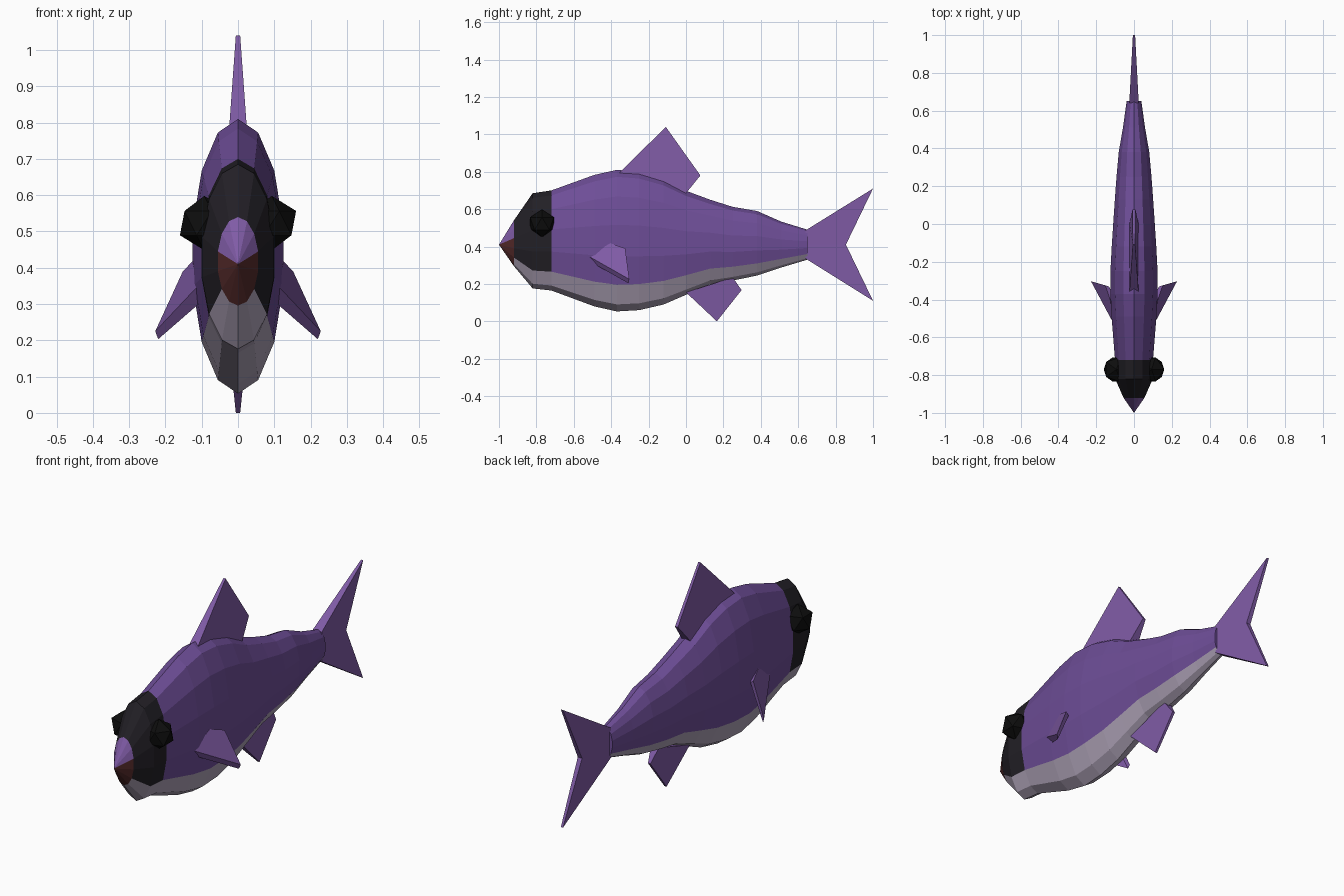
import bpy, bmesh, math
from mathutils import Vector

if "Cube" in bpy.data.objects:
    bpy.data.objects.remove(bpy.data.objects["Cube"])


def material(name, rgb):
    m = bpy.data.materials.new(name)
    m.diffuse_color = (*rgb, 1)
    m.use_nodes = True
    m.node_tree.nodes["Principled BSDF"].inputs["Base Color"].default_value = m.diffuse_color
    return m


PURPLE = material("purple", (0.155, 0.075, 0.31))
FIN = material("fin_purple", (0.215, 0.105, 0.38))
BELLY = material("belly", (0.42, 0.36, 0.47))
BLACK = material("mask_black", (0.016, 0.014, 0.019))
EYE = material("eye_black", (0.004, 0.004, 0.004))
BROWN = material("jaw_brown", (0.085, 0.022, 0.022))


def finish(bm, name, mats):
    bmesh.ops.recalc_face_normals(bm, faces=bm.faces)
    mesh = bpy.data.meshes.new(name)
    bm.to_mesh(mesh)
    bm.free()
    for m in mats:
        mesh.materials.append(m)
    ob = bpy.data.objects.new(name, mesh)
    bpy.context.collection.objects.link(ob)
    return ob


def slab(name, side_a, side_b, mat):
    """Closed plate between two matching outlines."""
    bm = bmesh.new()
    a = [bm.verts.new(p) for p in side_a]
    b = [bm.verts.new(p) for p in side_b]
    n = len(a)
    bm.faces.new(a)
    bm.faces.new(b[::-1])
    for i in range(n):
        j = (i + 1) % n
        bm.faces.new((a[i], b[i], b[j], a[j]))
    return finish(bm, name, [mat])


# Body: elliptical 14-sided rings (y, top, bottom, half width)
STATIONS = [
    (-0.92, 0.54, 0.295, 0.057), (-0.82, 0.685, 0.176, 0.102),
    (-0.72, 0.70, 0.165, 0.103), (-0.49, 0.783, 0.08, 0.122),
    (-0.37, 0.81, 0.053, 0.128), (-0.25, 0.80, 0.06, 0.128),
    (-0.12, 0.76, 0.09, 0.121), (0.0, 0.698, 0.142, 0.113),
    (0.13, 0.65, 0.197, 0.104), (0.25, 0.612, 0.218, 0.095),
    (0.38, 0.59, 0.245, 0.083), (0.51, 0.533, 0.288, 0.060),
    (0.65, 0.49, 0.33, 0.040),
]
SIDES = 14
bm = bmesh.new()
rings = []
for y, top, bottom, w in STATIONS:
    mid, h = (top + bottom) / 2, (top - bottom) / 2
    angles = [2 * math.pi * i / SIDES for i in range(SIDES)]
    rings.append([bm.verts.new((w * math.sin(a), y, mid + h * math.cos(a)))
                  for a in angles])
nose = bm.verts.new((0, -1.0, 0.41))
for i in range(SIDES):
    j = (i + 1) % SIDES
    step = min(i, SIDES - 1 - i)      # 0 at the back ridge, 6 at the keel
    tip = bm.faces.new((nose, rings[0][i], rings[0][j]))
    tip.material_index = 3 if step >= 3 else 4
    for k in range(len(rings) - 1):
        f = bm.faces.new((rings[k][i], rings[k + 1][i],
                          rings[k + 1][j], rings[k][j]))
        f.material_index = 1 if step >= 5 else (2 if k < 2 else 0)
bm.faces.new(rings[-1])
finish(bm, "body", [PURPLE, BELLY, BLACK, BROWN, FIN])


# Upright fins: (y, z, half thickness), thick at the root and thin at the tip
def upright_fin(name, pts):
    slab(name, [(t, y, z) for y, z, t in pts],
         [(-t, y, z) for y, z, t in pts], FIN)


upright_fin("dorsal_fin", [(-0.36, 0.79, 0.024), (-0.108, 1.04, 0.006),
                           (0.077, 0.78, 0.008), (0.0, 0.685, 0.024)])
upright_fin("anal_fin", [(0.0, 0.155, 0.022), (0.165, 0.0, 0.006),
                         (0.297, 0.167, 0.007), (0.25, 0.235, 0.022)])

# Tail: two lobes sharing a centre line
for name, zs in (("tail_upper", (0.487, 0.71)), ("tail_lower", (0.335, 0.11))):
    upright_fin(name, [(0.64, zs[0], 0.025), (1.0, zs[1], 0.006),
                       (0.855, 0.41, 0.012), (0.64, 0.41, 0.025)])

# Pectoral fins and eyes on both sides
OUTER = [(0.112, -0.52, 0.348), (0.125, -0.405, 0.418),
         (0.152, -0.325, 0.39), (0.228, -0.303, 0.225)]
OFFSET = [(-0.03, 0.0, -0.025), (-0.03, 0.0, -0.02),
          (-0.02, -0.006, -0.015), (-0.008, -0.004, -0.022)]
for side, s in (("right", 1), ("left", -1)):
    outer = [Vector((s * x, y, z)) for x, y, z in OUTER]
    inner = [p + Vector((s * x, y, z)) for p, (x, y, z) in zip(outer, OFFSET)]
    slab("pectoral_fin_" + side, outer, inner, FIN)

    bm = bmesh.new()
    bmesh.ops.create_icosphere(bm, subdivisions=1, radius=0.075)
    eye = finish(bm, "eye_" + side, [EYE])
    eye.location = (s * 0.093, -0.77, 0.523)
